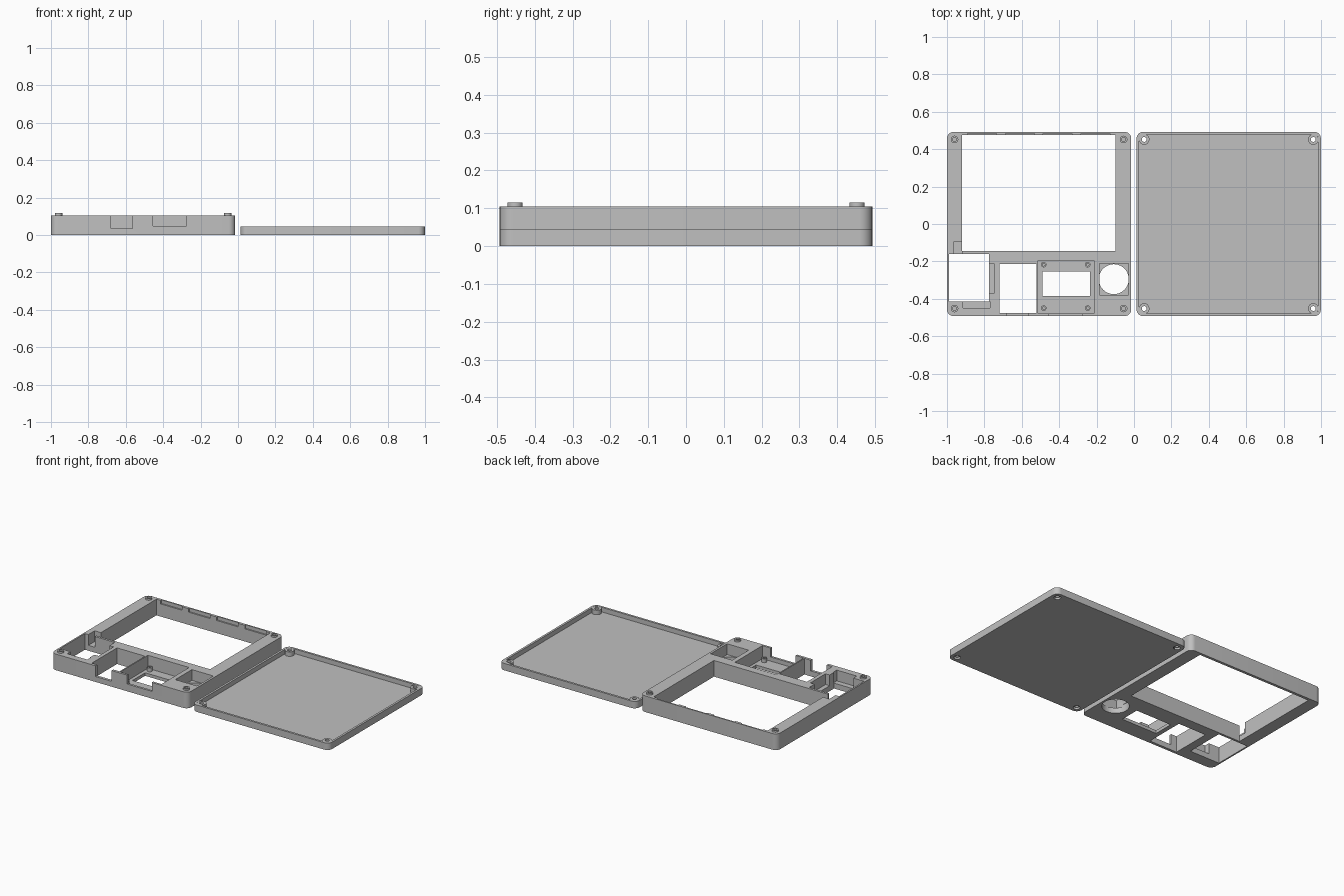
import bpy, bmesh, math

if "Cube" in bpy.data.objects:
    bpy.data.objects.remove(bpy.data.objects["Cube"])

plastic = bpy.data.materials.new("grey_plastic")
plastic.diffuse_color = (0.53, 0.53, 0.53, 1)
plastic.use_nodes = True
plastic.node_tree.nodes["Principled BSDF"].inputs["Base Color"].default_value = plastic.diffuse_color

HALF = 0.4925            # half side of each square part
SCREW = 0.452            # screw offset from part centre
BODY_X, LID_X = -0.5075, 0.5065


def prism(name, pts, z0, z1):
    """Vertical prism over a counter-clockwise outline."""
    bm = bmesh.new()
    low = [bm.verts.new((x, y, z0)) for x, y in pts]
    top = [bm.verts.new((x, y, z1)) for x, y in pts]
    bm.faces.new(low[::-1])
    bm.faces.new(top)
    n = len(pts)
    for i in range(n):
        j = (i + 1) % n
        bm.faces.new((low[i], low[j], top[j], top[i]))
    mesh = bpy.data.meshes.new(name)
    bm.to_mesh(mesh)
    bm.free()
    mesh.materials.append(plastic)
    ob = bpy.data.objects.new(name, mesh)
    bpy.context.collection.objects.link(ob)
    return ob


def box(x0, x1, y0, y1, z0, z1, name="cutter"):
    return prism(name, [(x0, y0), (x1, y0), (x1, y1), (x0, y1)], z0, z1)


def cyl(x, y, r, z0, z1, name="cutter", n=32):
    return prism(name, [(x + r * math.cos(2 * math.pi * i / n),
                         y + r * math.sin(2 * math.pi * i / n)) for i in range(n)], z0, z1)


def rounded(cx, half, r, z0, z1, name="cutter", steps=8):
    pts = []
    for q, (sx, sy) in enumerate(((1, 1), (-1, 1), (-1, -1), (1, -1))):
        for i in range(steps + 1):
            a = math.pi / 2 * (q + i / steps)
            pts.append((cx + sx * (half - r) + r * math.cos(a),
                        sy * (half - r) + r * math.sin(a)))
    return prism(name, pts, z0, z1)


def combine(ob, tool, op):
    mod = ob.modifiers.new("bool", 'BOOLEAN')
    mod.operation, mod.solver, mod.object = op, 'EXACT', tool
    bpy.context.view_layer.objects.active = ob
    bpy.ops.object.modifier_apply(modifier=mod.name)
    bpy.data.objects.remove(tool)


def cut(ob, tool):
    combine(ob, tool, 'DIFFERENCE')


def corners(cx):
    return [(cx + sx * SCREW, sy * SCREW) for sx in (-1, 1) for sy in (-1, 1)]


# Case body with screw bosses
body = rounded(BODY_X, HALF, 0.035, 0, 0.105, "case_body")
for x, y in corners(BODY_X):
    combine(body, cyl(x, y, 0.02, 0.08, 0.116), 'UNION')
    cut(body, cyl(x, y, 0.011, 0.04, 0.2))

LO, HI = -0.1, 0.2
pockets = [
    (-0.92, -0.1, -0.145, 0.475, LO, HI),          # screen window
    (-0.99, -0.775, -0.415, -0.16, LO, HI),        # side module opening
    (-0.965, -0.919, -0.161, -0.095, 0.035, HI),   # cable recess
    (-0.776, -0.745, -0.37, -0.215, 0.035, HI),    # side recess
    (-0.915, -0.77, -0.45, -0.414, 0.035, HI),     # front recess
    (-0.72, -0.52, -0.475, -0.215, LO, HI),        # connector opening
    (-0.68, -0.565, -0.6, -0.47, 0.035, HI),       # connector notch
    (-0.512, -0.215, -0.478, -0.195, 0.02, HI),    # small display pocket
    (-0.455, -0.275, -0.6, -0.47, 0.047, HI),      # display cable notch
    (-0.49, -0.235, -0.385, -0.255, LO, HI),       # small display window
    (-0.185, -0.03, -0.38, -0.21, 0.035, HI),      # button pocket
]
# Shallow slots along the rear wall
pockets += [(x, x + 0.155, 0.47, 0.484, 0.082, HI) for x in (-0.89, -0.688, -0.486, -0.284)]
for p in pockets:
    cut(body, box(*p))
cut(body, cyl(-0.108, -0.295, 0.08, LO, 0.05, n=48))   # button hole, clipped by the pocket

# Display mounting pegs
for x in (-0.483, -0.248):
    for y in (-0.45, -0.217):
        peg = cyl(x, y, 0.015, 0.018, 0.045, "display_peg", 20)
        cut(peg, cyl(x, y, 0.007, 0.025, 0.1, n=12))

# Shallow tray lid with screw posts
lid = rounded(LID_X, HALF, 0.035, 0, 0.045, "tray_lid")
cut(lid, rounded(LID_X, HALF - 0.014, 0.022, 0.015, 0.2))
for x, y in corners(LID_X):
    combine(lid, cyl(x, y, 0.028, 0.008, 0.044), 'UNION')
    cut(lid, cyl(x, y, 0.013, LO, HI))
    cut(lid, cyl(x, y, 0.02, LO, 0.012))

for ob in list(bpy.context.scene.objects):
    bpy.ops.object.select_all(action='DESELECT')
    ob.select_set(True)
    bpy.context.view_layer.objects.active = ob
    bpy.ops.object.shade_smooth_by_angle(angle=math.radians(30))
